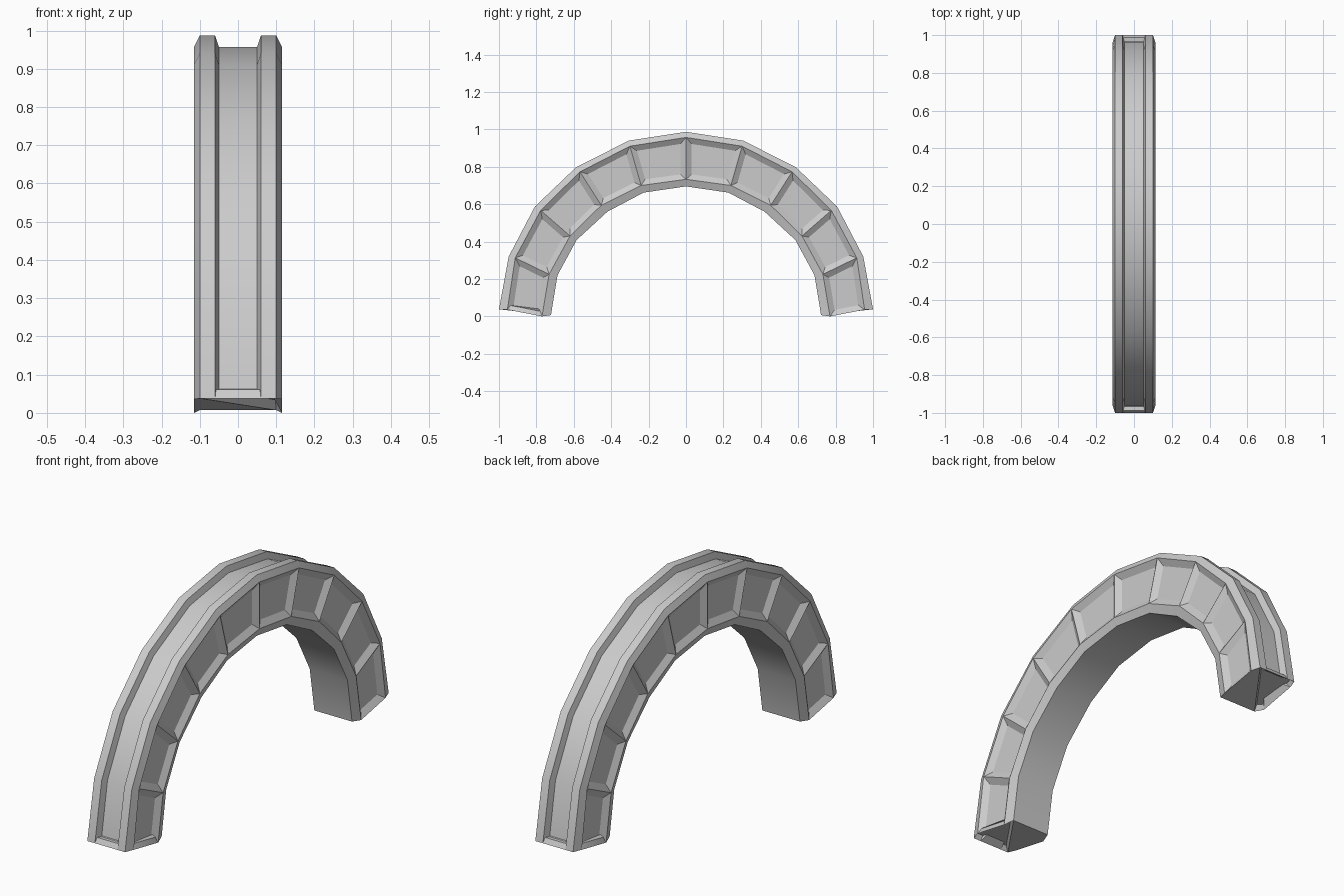
import bpy, bmesh

if "Cube" in bpy.data.objects:
    bpy.data.objects.remove(bpy.data.objects["Cube"])

# Half-arch guide lines (y, z) from crown to foot
OUTER = [(0, .987), (.305, .94), (.587, .798), (.808, .587), (.948, .32), (1, .038)]
SIDE_OUT = [(0, .957), (.3, .91), (.567, .773), (.777, .567), (.913, .313), (.955, .036)]
SIDE_IN = [(0, .733), (.24, .70), (.453, .594), (.62, .43), (.732, .225), (.77, 0)]
INNER = [(0, .695), (.226, .662), (.42, .56), (.585, .408), (.687, .22), (.722, .007)]
FLOOR = [(0, .957), (.296, .911), (.57, .774), (.784, .569), (.918, .313), (.962, .062)]

# Cross-section ring: (x, guide line)
RING = [(-.115, SIDE_OUT), (-.1, OUTER), (-.06, OUTER), (-.05, FLOOR),
        (.05, FLOOR), (.06, OUTER), (.1, OUTER), (.115, SIDE_OUT),
        (.115, SIDE_IN), (.1, INNER), (-.1, INNER), (-.115, SIDE_IN)]

bm = bmesh.new()
rings = []
for i in range(-5, 6):
    s = -1 if i < 0 else 1
    rings.append([bm.verts.new((x, s * line[abs(i)][0], line[abs(i)][1])) for x, line in RING])

# Arch skin; remember the side faces for the panels
panels = []
n = len(RING)
for a, b in zip(rings, rings[1:]):
    for k in range(n):
        j = (k + 1) % n
        f = bm.faces.new((a[k], a[j], b[j], b[k]))
        if k in (7, 11):
            panels.append(f)

# Feet: channel lip and a diagonally split cap
cap_recess = []
for ring, outer, inner in ((rings[-1], (6, 5, 2, 1, 0, 11, 10), (6, 10, 9, 8, 7)),
                           (rings[0], (1, 2, 5, 6, 7, 8, 9), (1, 9, 10, 11, 0))):
    bm.faces.new([ring[k] for k in (2, 3, 4, 5)])
    cap_recess.append(bm.faces.new([ring[k] for k in outer]))
    bm.faces.new([ring[k] for k in inner])
bmesh.ops.recalc_face_normals(bm, faces=bm.faces)

# Sunken side panels and foot recesses
bmesh.ops.inset_individual(bm, faces=panels, thickness=.03, depth=-.02, use_even_offset=True)
bmesh.ops.inset_individual(bm, faces=cap_recess, thickness=.01, depth=-.025, use_even_offset=True)

mesh = bpy.data.meshes.new("panelled_arch")
bm.to_mesh(mesh)
bm.free()
arch = bpy.data.objects.new("panelled_arch", mesh)
bpy.context.collection.objects.link(arch)
bpy.context.view_layer.objects.active = arch
arch.select_set(True)
bpy.ops.object.shade_smooth_by_angle(angle=.45)
